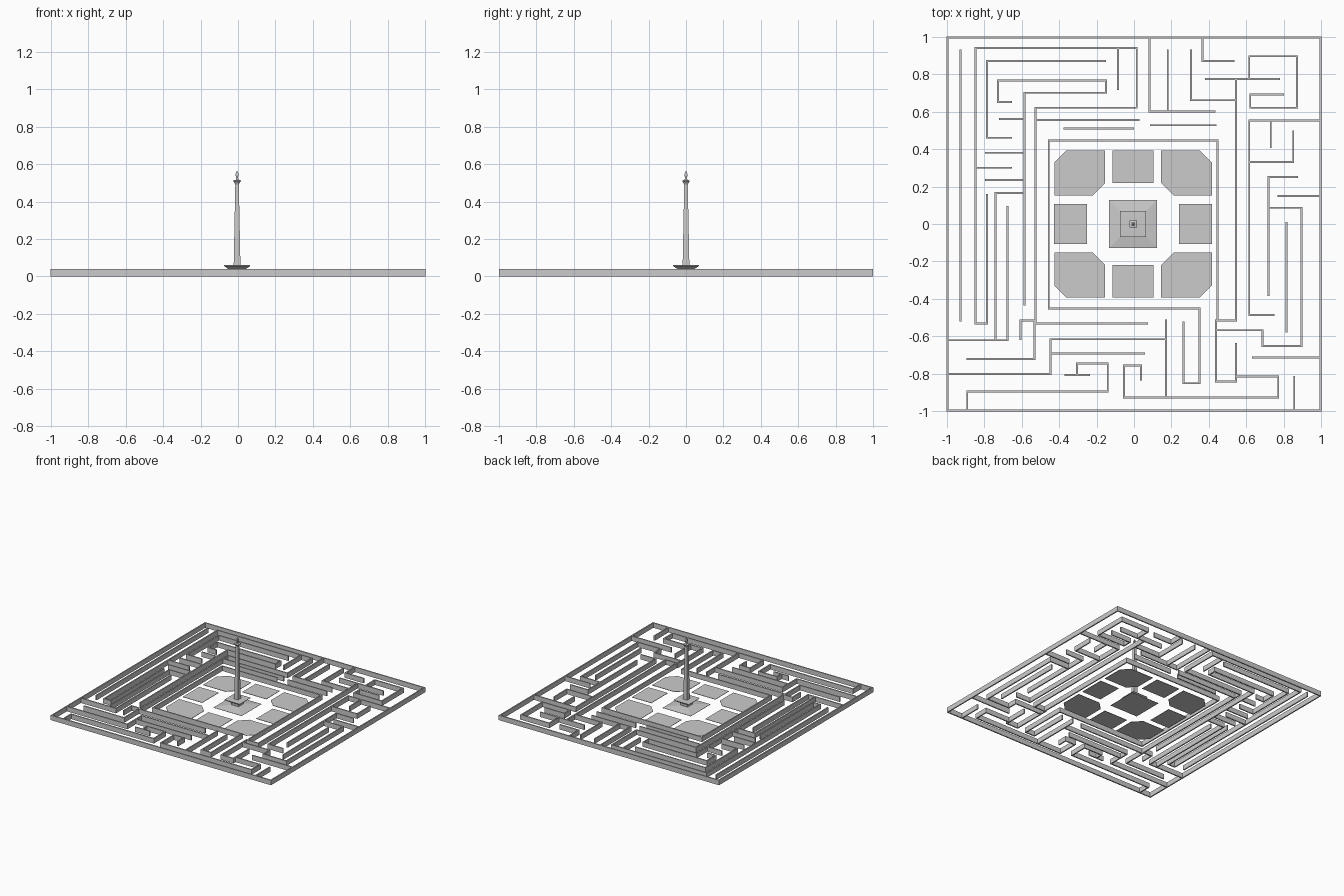
import bpy, bmesh
from mathutils import Vector

if "Cube" in bpy.data.objects:
    bpy.data.objects.remove(bpy.data.objects["Cube"])

WALL_H, HALF = 0.04, 0.005


def finish(name, bm):
    bmesh.ops.recalc_face_normals(bm, faces=bm.faces)
    me = bpy.data.meshes.new(name)
    bm.to_mesh(me)
    bm.free()
    ob = bpy.data.objects.new(name, me)
    bpy.context.collection.objects.link(ob)
    return ob


def path_points(first, x, y, *turns):
    """Right-angled path: start point, then alternating new x / new y values."""
    pts, horizontal = [Vector((x, y))], first == 'h'
    for t in turns:
        x, y = (t, y) if horizontal else (x, t)
        pts.append(Vector((x, y)))
        horizontal = not horizontal
    return pts


def add_wall(bm, pts):
    """Extrude a mitred wall along a path."""
    normals = []
    for a, b in zip(pts, pts[1:]):
        d = (b - a).normalized()
        normals.append(Vector((-d.y, d.x)))
    rings = []
    for i, p in enumerate(pts):
        n = normals[min(i, len(normals) - 1)].copy()
        if 0 < i < len(pts) - 1:
            n += normals[i - 1]
        l, r = p + n * HALF, p - n * HALF
        rings.append([bm.verts.new((q.x, q.y, z)) for q, z in
                      ((l, 0), (r, 0), (r, WALL_H), (l, WALL_H))])
    for a, b in zip(rings, rings[1:]):
        for k in range(4):
            bm.faces.new((a[k], a[k - 1], b[k - 1], b[k]))
    bm.faces.new(rings[0])
    bm.faces.new(rings[-1])


def walls(name, *paths):
    bm = bmesh.new()
    for p in paths:
        add_wall(bm, path_points(*p))
    finish(name, bm)


def plate(name, outline, z=0.003):
    bm = bmesh.new()
    f = bm.faces.new([bm.verts.new((x, y, 0)) for x, y in outline])
    top = bmesh.ops.extrude_face_region(bm, geom=[f])['geom']
    for v in top:
        if isinstance(v, bmesh.types.BMVert):
            v.co.z = z
    finish(name, bm)


def loft(name, profile, cx=-0.005):
    """Square sections (half width, z) stacked into a solid."""
    bm = bmesh.new()
    rings = [[bm.verts.new((cx + sx * h, sy * h, z)) for sx, sy in
              ((-1, -1), (1, -1), (1, 1), (-1, 1))] for h, z in profile]
    for a, b in zip(rings, rings[1:]):
        for k in range(4):
            bm.faces.new((a[k - 1], a[k], b[k], b[k - 1]))
    bm.faces.new(rings[0])
    bm.faces.new(rings[-1])
    finish(name, bm)


# Outer boundary
walls("outer_wall", ('h', 0, -.995, .995, .995, -.995, -.995, 0))

# Wall around the plaza, with its tails on the south-east side
walls("plaza_wall",
      ('v', .265, -.52, -.85, .35, -.45, -.455, .445, .445, -.515),
      ('v', .438, -.51, -.84, .545, -.635))

# Maze walls on the left
walls("maze_left",
      ('v', -.925, .93, -.52),
      ('v', -.785, .16, -.53, -.845, .94, .015, .62, -.525, -.53, .075),
      ('h', -.845, .30, -.65),
      ('v', -.085, .94, .715),
      ('h', -.15, .87, -.785, .46, -.65),
      ('h', -.65, .65, -.725, .765, -.15, .70, -.585, -.435),
      ('h', -.72, .56, -.585),
      ('h', -.795, .38, -.585),
      ('h', -.795, .235, -.585),
      ('h', -.585, .165, -.74, -.62),
      ('v', -.675, .095, -.62, -.995))

# Maze walls along the top
walls("maze_back",
      ('h', -.525, .555, .03),
      ('h', -.375, .51, 0),
      ('v', .083, .995, .60, .435),
      ('v', .18, .93, .60),
      ('v', .365, .995, .87, .535),
      ('h', .085, .527, .44),
      ('h', .38, .773, .78),
      ('v', .305, .93, .66, .545),
      ('v', .545, .773, -.515, .438))

# Maze walls on the right
walls("maze_right",
      ('v', .615, .775, .895, .87, .62, .62, .69, .80),
      ('h', .995, .553, .615, -.485, .75),
      ('v', .73, .553, .405),
      ('v', .85, .50, .33, .62),
      ('h', .875, .25, .717, -.385),
      ('h', .765, .15, .995),
      ('h', .717, .087, .893, -.65, .685, -.567, .438),
      ('v', .813, .01, -.58),
      ('h', .63, -.713, .995),
      ('v', .855, -.81, -.995))

# Maze walls along the bottom
walls("maze_front",
      ('v', -.605, -.62, -.515, -.53, -.72, -.895),
      ('h', -.995, -.80, -.445, -.615, .17),
      ('h', -.445, -.69, .06),
      ('v', .17, -.51, -.925),
      ('v', .037, -.835, -.755, -.053, -.925, .77, -.813, .545),
      ('v', -.89, -.995, -.893, -.14, -.745, -.305, -.80),
      ('h', -.37, -.805, -.235))

# Paved plaza: four chamfered corners and four side plates
CX, C = -.005, .065
for sx, side in ((-1, "left"), (1, "right")):
    for sy, end in ((-1, "front"), (1, "back")):
        a, b, lo, hi = .15, .42, .153, .393
        shape = [(a + C, lo), (b, lo), (b, hi - C), (b - C, hi), (a, hi), (a, lo + C)]
        plate(f"corner_paving_{end}_{side}", [(CX + sx * x, sy * y) for x, y in shape])
    plate(f"side_paving_{side}",
          [(CX + sx * x, y) for x, y in ((.245, -.107), (.422, -.107), (.422, .107), (.245, .107))])
for sy, end in ((-1, "front"), (1, "back")):
    plate(f"side_paving_{end}",
          [(CX + x, sy * y) for x, y in ((-.109, .218), (.109, .218), (.109, .393), (-.109, .393))])

# Monument: sloped plinth, flared bowl, tapering shaft, lookout and flame
loft("plinth", [(.128, 0), (.128, .002), (.045, .014)])
loft("bowl", [(.032, .012), (.034, .036), (.05, .042), (.07, .056), (.07, .06), (.035, .061)])
loft("shaft", [(.018, .058), (.0095, .49)])
loft("lookout", [(.0095, .488), (.012, .497), (.02, .507), (.02, .513), (.007, .516), (.006, .528)])
loft("flame", [(.004, .526), (.008, .538), (.007, .55), (.002, .563)])
